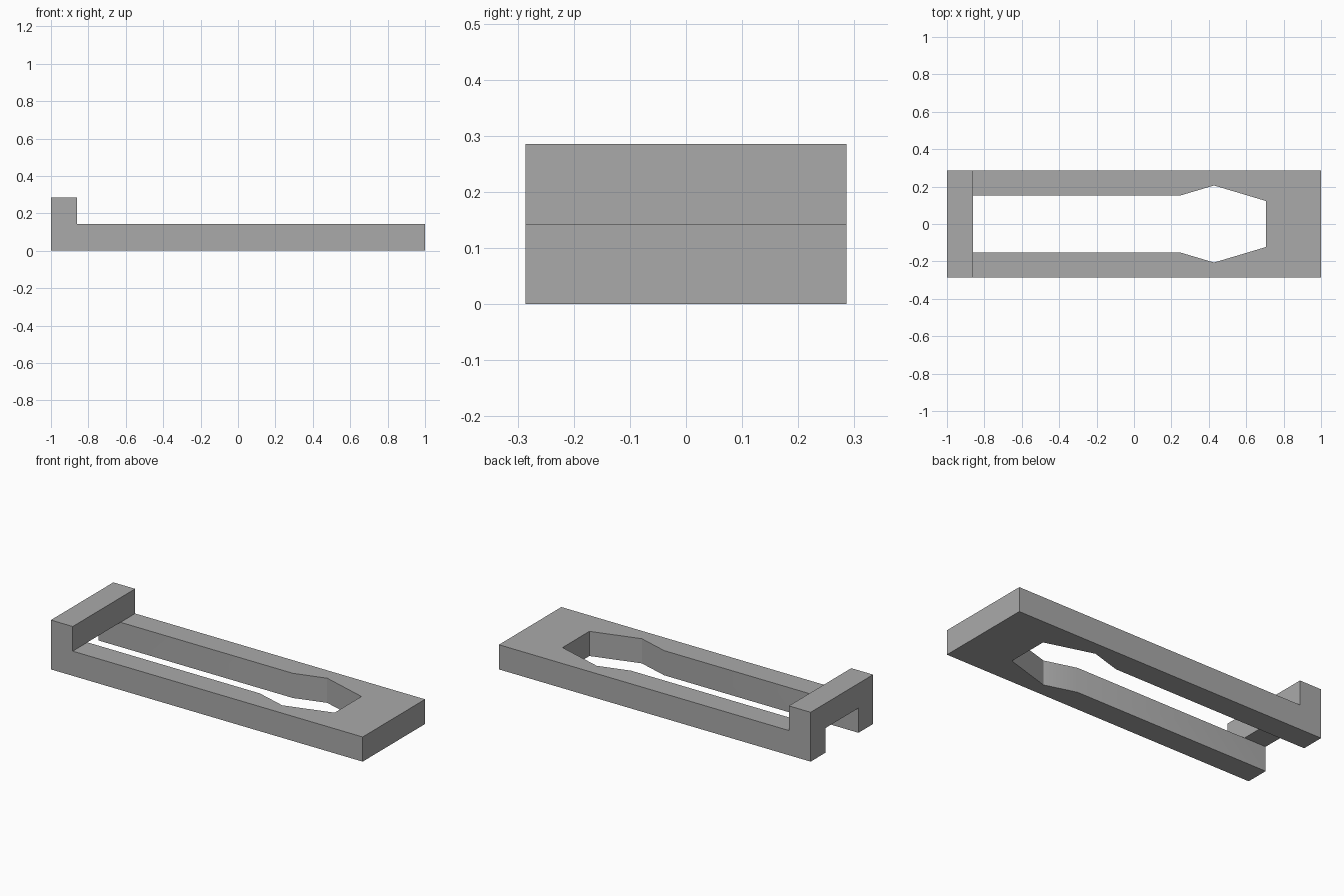
import bpy, bmesh, math
from mathutils import Vector

if "Cube" in bpy.data.objects:
    bpy.data.objects.remove(bpy.data.objects["Cube"], do_unlink=True)

LEFT, RIGHT, INNER = -1.0, 1.0, -0.86     # ends, and inner face of the raised bar
HALF, SLOT = 0.286, 0.152                 # half widths of body and slot
THICK, TALL = 0.143, 0.286                # heights of plate and bar

bm = bmesh.new()


def prism(cells, direction):
    """Extrude flat cells, which may share edges, into one closed solid."""
    faces = [bm.faces.new([bm.verts.new(p) for p in cell]) for cell in cells]
    verts = list({v for f in faces for v in f.verts})
    bmesh.ops.remove_doubles(bm, verts=verts, dist=1e-4)
    faces = [f for f in bm.faces if f not in done]
    out = bmesh.ops.extrude_face_region(bm, geom=faces, use_keep_orig=True)
    moved = [g for g in out["geom"] if isinstance(g, bmesh.types.BMVert)]
    bmesh.ops.translate(bm, verts=moved, vec=Vector(direction))
    done.update(bm.faces)


done = set()

# Slotted plate: half outline of the slot, mirrored to the other side
slot = [(INNER, SLOT), (0.246, SLOT), (0.428, 0.206), (0.706, 0.123)]
outline = slot + [(x, -y) for x, y in reversed(slot)]
outline += [(INNER, -HALF), (RIGHT, -HALF), (RIGHT, HALF), (INNER, HALF)]
prism([[(x, y, 0) for x, y in outline]], (0, 0, THICK))

# Raised end bar, standing on two feet either side of the open slot
feet = [[(s * SLOT, 0), (s * HALF, 0), (s * HALF, THICK), (s * SLOT, THICK)]
        for s in (-1, 1)]
bar = [(-HALF, THICK), (-SLOT, THICK), (SLOT, THICK), (HALF, THICK),
       (HALF, TALL), (-HALF, TALL)]
prism([[(LEFT, y, z) for y, z in cell] for cell in feet + [bar]],
      (INNER - LEFT, 0, 0))

# Weld the two together, drop the hidden joint, merge coplanar faces
bmesh.ops.remove_doubles(bm, verts=bm.verts[:], dist=1e-4)
joint = [f for f in bm.faces
         if all(abs(v.co.x - INNER) < 1e-3 and v.co.z < THICK + 1e-3
                for v in f.verts)]
bmesh.ops.delete(bm, geom=joint, context="FACES")
bmesh.ops.recalc_face_normals(bm, faces=bm.faces[:])
bmesh.ops.dissolve_limit(bm, angle_limit=math.radians(1),
                         verts=bm.verts[:], edges=bm.edges[:])

mesh = bpy.data.meshes.new("slotted_plate")
bm.to_mesh(mesh)
bm.free()
plate = bpy.data.objects.new("slotted_plate", mesh)
bpy.context.collection.objects.link(plate)

# Plain grey
grey = bpy.data.materials.new("grey")
grey.use_nodes = True
colour = (0.4, 0.4, 0.4, 1)
grey.diffuse_color = colour
grey.node_tree.nodes["Principled BSDF"].inputs["Base Color"].default_value = colour
mesh.materials.append(grey)

bpy.ops.object.select_all(action="DESELECT")
plate.select_set(True)
bpy.context.view_layer.objects.active = plate
bpy.ops.object.shade_smooth_by_angle(angle=math.radians(30))
